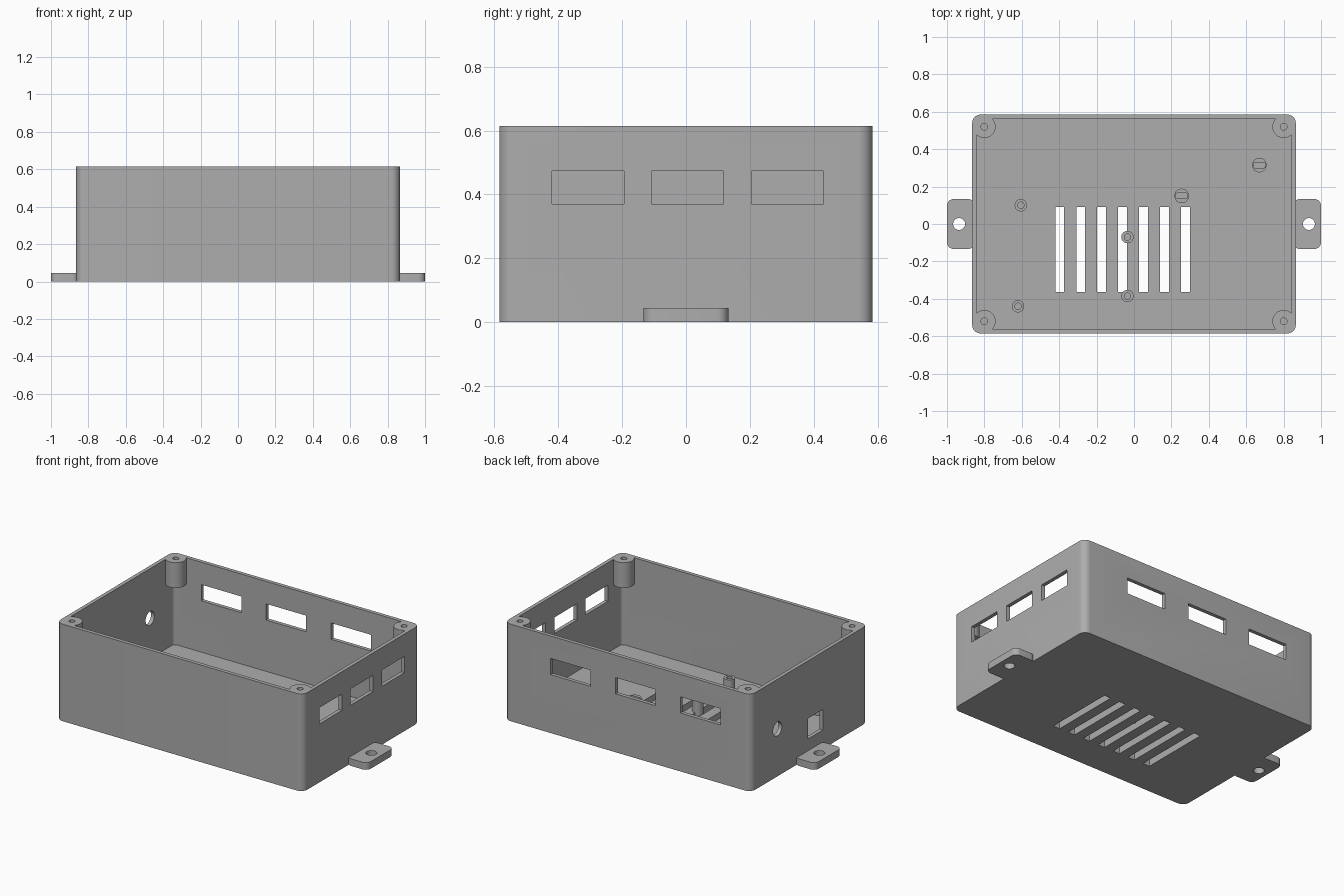
import bpy, bmesh, math
from mathutils import Matrix, Vector

cube = bpy.data.objects.get("Cube")
if cube:
    bpy.data.objects.remove(cube, do_unlink=True)

grey = bpy.data.materials.new("plain_grey")
grey.use_nodes = True
COLOUR = (0.42, 0.42, 0.42, 1)
grey.diffuse_color = COLOUR
grey.node_tree.nodes["Principled BSDF"].inputs["Base Color"].default_value = COLOUR

HX, HY, HEIGHT = 0.865, 0.585, 0.615   # outer half sizes and height
WALL, FLOOR = 0.024, 0.045
CORNERS = [(sx, sy) for sx in (-1, 1) for sy in (-1, 1)]


def prism(name, x, y, z0, z1, w, d, r=0.0, seg=8, turn=None):
    """Upright prism with a rounded rectangle outline; r = w/2 = d/2 gives a cylinder."""
    bm = bmesh.new()
    verts = []
    for k, (sx, sy) in enumerate([(1, 1), (-1, 1), (-1, -1), (1, -1)]):
        cx, cy = sx * (w / 2 - r), sy * (d / 2 - r)
        for i in range(seg + 1 if r else 1):
            a = (k + i / seg) * math.pi / 2
            verts.append(bm.verts.new((cx + r * math.cos(a), cy + r * math.sin(a), z0)))
    face = bm.faces.new(verts)
    top = bmesh.ops.extrude_face_region(bm, geom=[face])["geom"]
    bmesh.ops.translate(bm, vec=Vector((0, 0, z1 - z0)),
                        verts=[v for v in top if isinstance(v, bmesh.types.BMVert)])
    bmesh.ops.remove_doubles(bm, verts=bm.verts, dist=1e-5)
    if turn:
        bm.transform(turn)
    bm.transform(Matrix.Translation((x, y, 0)))
    bmesh.ops.recalc_face_normals(bm, faces=bm.faces)
    mesh = bpy.data.meshes.new(name)
    bm.to_mesh(mesh)
    bm.free()
    mesh.materials.append(grey)
    obj = bpy.data.objects.new(name, mesh)
    bpy.context.collection.objects.link(obj)
    return obj


def cylinder(name, x, y, z0, z1, r):
    return prism(name, x, y, z0, z1, 2 * r, 2 * r, r)


def combine(target, tool, operation="DIFFERENCE"):
    tool.hide_render = True
    mod = target.modifiers.new("cut", "BOOLEAN")
    mod.operation, mod.solver, mod.object = operation, "EXACT", tool
    bpy.context.view_layer.objects.active = target
    bpy.ops.object.modifier_apply(modifier=mod.name)
    bpy.data.objects.remove(tool, do_unlink=True)


# Open-topped box with screw bosses in the corners
box = prism("enclosure_box", 0, 0, 0, HEIGHT, 2 * HX, 2 * HY, 0.045)
combine(box, prism("cavity", 0, 0, FLOOR, 1, 2 * (HX - WALL), 2 * (HY - WALL), 0.022))
for sx, sy in CORNERS:
    combine(box, cylinder("boss", sx * 0.8, sy * 0.52, 0.455, HEIGHT, 0.06), "UNION")
for sx, sy in CORNERS:
    combine(box, cylinder("boss_hole", sx * 0.8, sy * 0.52, 0.49, 0.7, 0.018))

# Ventilation slots in the floor
for i in range(-3, 4):
    combine(box, prism("vent", -0.061 + i * 0.112, -0.137, -0.1, 0.1, 0.047, 0.455))

# Connector windows in the side and back walls
for y in (-0.307, 0.005, 0.318):
    combine(box, prism("side_window", HX, y, 0.37, 0.473, 0.1, 0.225))
for x in (-0.51, -0.057, 0.4):
    combine(box, prism("back_window", x, HY, 0.37, 0.473, 0.28, 0.1))

# Square socket and round cable hole in the other side wall
combine(box, prism("socket_hole", -HX, -0.06, 0.12, 0.25, 0.1, 0.15))
turn = Matrix.Translation((0, 0, 0.30)) @ Matrix.Rotation(math.pi / 2, 4, "Y")
combine(box, prism("cable_hole", -HX, 0.32, -0.05, 0.05, 0.088, 0.088, 0.044, turn=turn))
parts = [box]

# Hollow standoffs for the circuit board
for i, (x, y) in enumerate([(-0.605, 0.10), (-0.62, -0.44), (-0.035, -0.07), (-0.035, -0.385)]):
    post = cylinder(f"standoff_{i + 1}", x, y, FLOOR - 0.02, 0.135, 0.033)
    combine(post, cylinder("standoff_hole", x, y, FLOOR, 0.2, 0.017))
    parts.append(post)

# Slotted posts
for i, (x, y) in enumerate([(0.255, 0.15), (0.67, 0.315)]):
    post = cylinder(f"slotted_post_{i + 1}", x, y, FLOOR - 0.02, 0.135, 0.039)
    combine(post, prism("post_slot", x, y, 0.08, 0.2, 0.064, 0.03, 0.01))
    parts.append(post)

# Mounting tabs on both sides
for side, name in ((1, "left"), (-1, "right")):
    tab = prism(f"{name}_mounting_tab", side * 0.925, 0, 0, FLOOR, 0.15, 0.266, 0.035)
    combine(tab, prism("tab_trim", side * (HX - 0.055), 0, -0.1, 0.1, 0.1, 0.4))
    combine(tab, cylinder("tab_hole", side * 0.935, 0, -0.1, 0.1, 0.032))
    parts.append(tab)

bpy.ops.object.select_all(action="DESELECT")
for part in parts:
    part.select_set(True)
bpy.context.view_layer.objects.active = box
bpy.ops.object.shade_smooth_by_angle(angle=math.radians(30))
